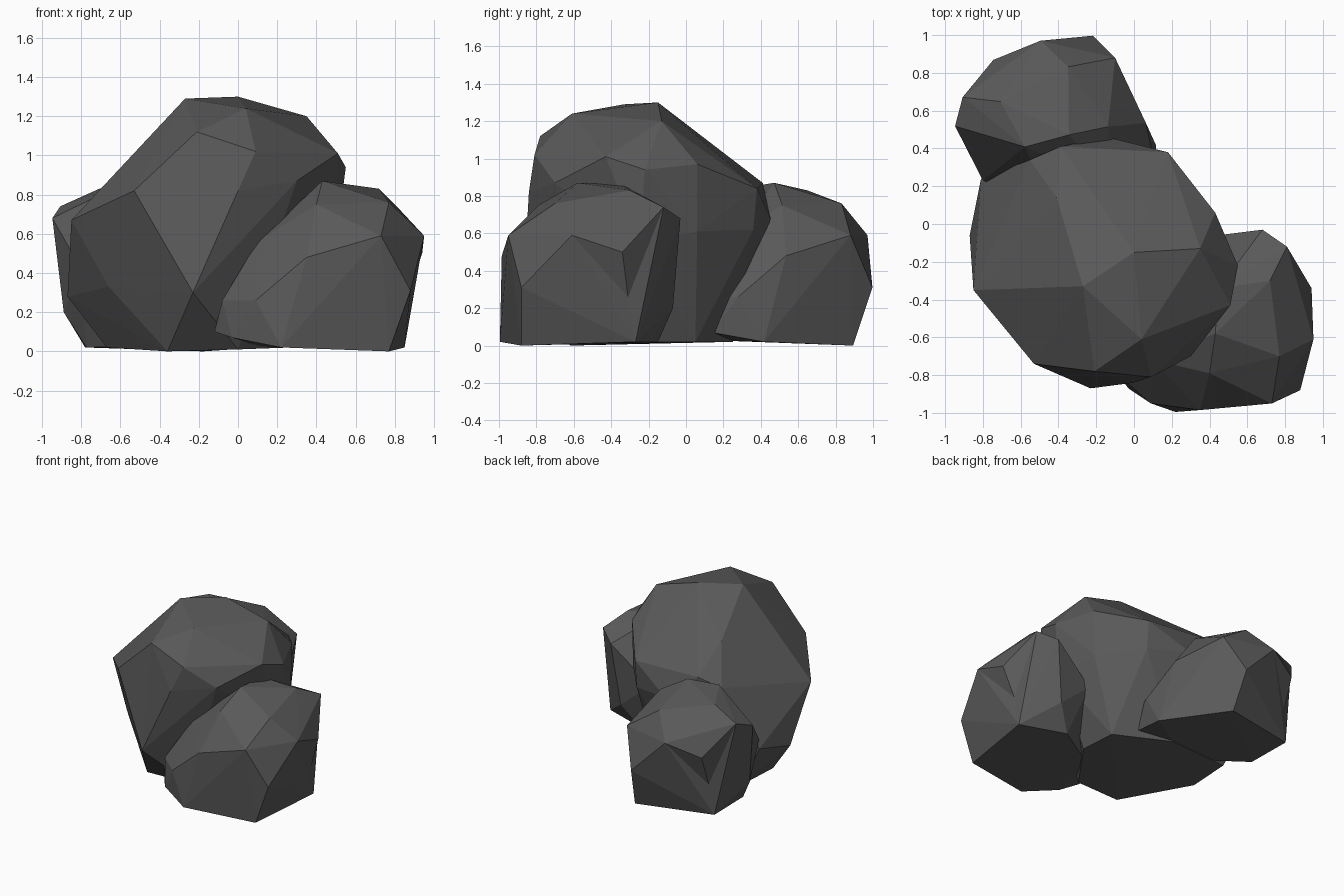
import bpy, bmesh
from math import radians
from mathutils import Vector

if "Cube" in bpy.data.objects:
    bpy.data.objects.remove(bpy.data.objects["Cube"])

stone = bpy.data.materials.new("dark_stone")
stone.diffuse_color = (.1, .1, .1, 1)
stone.use_nodes = True
stone.node_tree.nodes["Principled BSDF"].inputs["Base Color"].default_value = stone.diffuse_color


def rock(name, points, dents=(), loc=(0, 0, 0), turn=0):
    """Faceted boulder: convex hull around corner points, with edges dented in."""
    bm = bmesh.new()
    for p in points:
        bm.verts.new(p)
    res = bmesh.ops.convex_hull(bm, input=bm.verts)
    junk = {g for k in ("geom_interior", "geom_unused") for g in res[k]
            if isinstance(g, bmesh.types.BMVert)}
    bmesh.ops.delete(bm, geom=list(junk), context='VERTS')
    # Dent: split the nearest edge and pull its middle to the given point
    for d in map(Vector, dents):
        e = min(bm.edges, key=lambda e: ((e.verts[0].co + e.verts[1].co) / 2 - d).length)
        ends = set(e.verts)
        tips = [(f, next(v for v in f.verts if v not in ends)) for f in e.link_faces]
        _, mid = bmesh.utils.edge_split(e, e.verts[0], .5)
        for f, tip in tips:
            bmesh.utils.face_split(f, mid, tip)
        mid.co = d
    bmesh.ops.recalc_face_normals(bm, faces=bm.faces)
    mesh = bpy.data.meshes.new(name)
    bm.to_mesh(mesh)
    bm.free()
    mesh.materials.append(stone)
    ob = bpy.data.objects.new(name, mesh)
    ob.location = loc
    ob.rotation_euler.z = radians(turn)
    bpy.context.collection.objects.link(ob)
    return ob


# Tall central boulder: crown, shoulders, waist, base
rock("large_rock", [
    (-.27, -.33, 1.29), (0, -.15, 1.30), (.35, -.13, 1.20), (.04, -.61, 1.24),
    (-.21, -.78, 1.12), (.09, -.81, 1.02), (-.41, .14, 1.06),
    (.30, -.70, .87), (.51, -.43, 1.01), (.55, -.22, .94), (.43, .06, .97),
    (.18, .38, .84), (-.14, .46, .66), (-.39, .41, .87), (-.55, .34, .80),
    (-.53, -.74, .82), (-.85, -.35, .67), (0, -.84, .82),
    (-.87, -.06, .28), (-.81, .24, .35), (-.23, -.87, .30), (.42, .06, .61),
    (.18, .36, .62), (.50, -.25, .55), (-.66, -.44, .33),
    (-.36, -.62, 0), (-.67, -.13, .02), (-.65, .22, .02),
    (-.15, .25, .02), (.25, .05, .02), (.27, -.24, .02), (0, -.62, .01),
])

# Smaller boulder, placed twice: front right, and turned at the back left
small = [
    (.43, -.58, .87), (.45, -.34, .86), (.72, -.30, .83), (.77, -.70, .76),
    (.40, -.79, .75), (.81, -.12, .74), (.68, -.03, .68), (.30, -.60, .73),
    (.73, -.95, .59), (.95, -.61, .59), (.94, -.34, .50), (.35, -.985, .48),
    (.10, -.72, .56), (.88, -.88, .31), (.09, -.95, .26), (-.08, -.80, .26),
    (.36, -.07, .42), (.62, -.07, .20), (.10, -.35, .40),
    (.22, -.995, .02), (.77, -.88, 0), (.85, -.27, .02), (.50, -.15, .02),
    (-.03, -.87, .07), (-.12, -.75, .10), (.10, -.40, .03),
]
dents = [(.86, -.31, .26)]
rock("front_rock", small, dents)
rock("back_rock", small, dents, (-.743, -.131, 0), 110)
